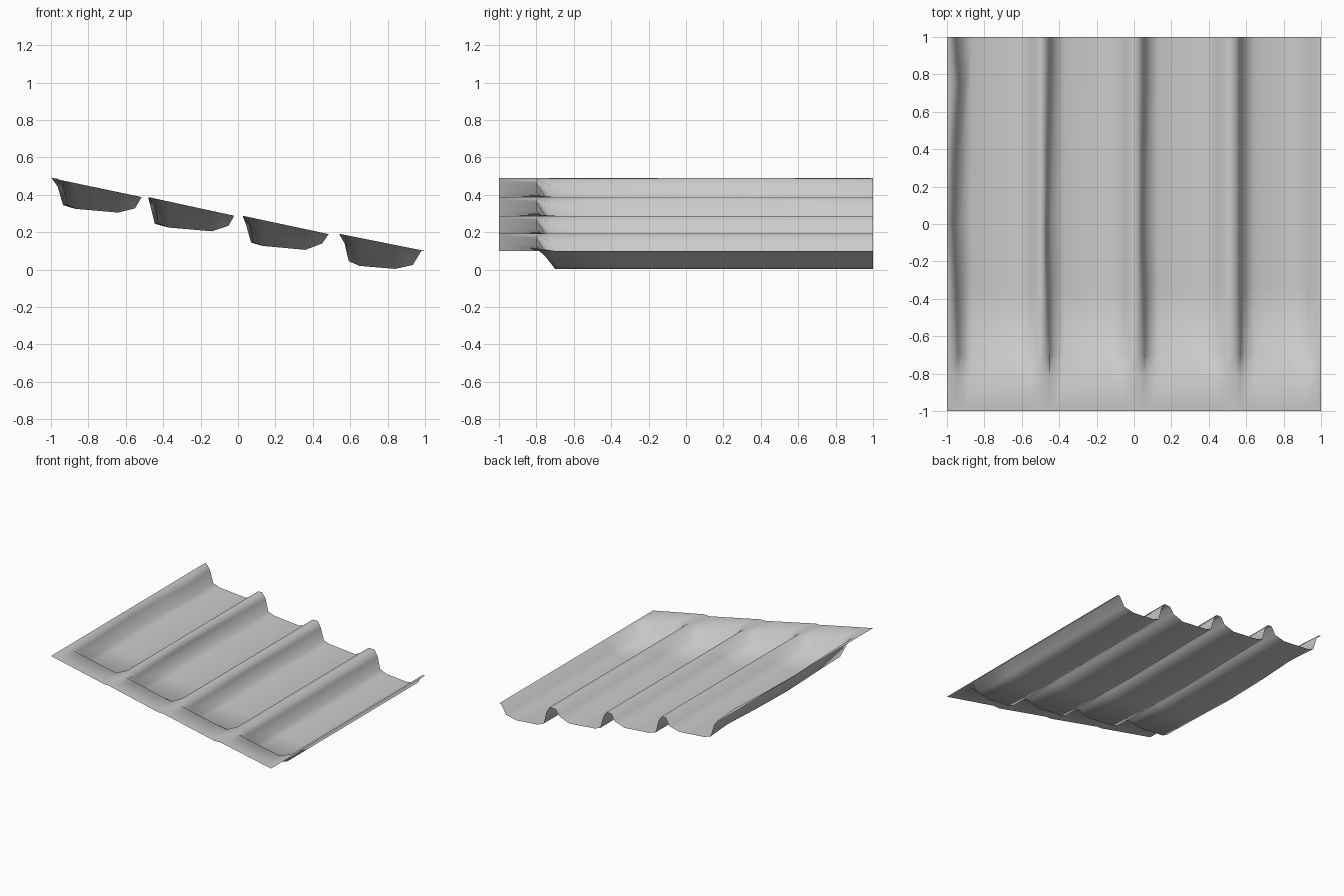
import bpy

cube = bpy.data.objects.get("Cube")
if cube:
    bpy.data.objects.remove(cube, do_unlink=True)

mat = bpy.data.materials.new("light_grey")
mat.use_nodes = True
grey = (0.6, 0.6, 0.6, 1)
mat.diffuse_color = grey
mat.node_tree.nodes["Principled BSDF"].inputs["Base Color"].default_value = grey

# Cross-section of each channel: x, z from the left ridge to the right ridge
channels = [
    [(-1, .49), (-.97, .487), (-.94, .445), (-.91, .345), (-.87, .325), (-.64, .305), (-.55, .328), (-.515, .388)],
    [(-.48, .388), (-.45, .345), (-.425, .245), (-.37, .225), (-.14, .205), (-.05, .235), (-.02, .288)],
    [(.025, .288), (.053, .24), (.08, .145), (.13, .127), (.36, .106), (.45, .14), (.485, .19)],
    [(.54, .192), (.57, .14), (.592, .045), (.65, .02), (.84, .004), (.935, .025), (.98, .1), (1, .1)],
]

# Stations along the sheet, and how far each channel's steep wall wanders there
stations = [-1, -.8, -.7, -.35, 0, .4, .75, 1]
wander = [
    [0, 0, 0, -.01, -.025, -.015, .005, -.015],
    [0, 0, 0, -.01, -.02, -.012, -.003, 0],
    [0, 0, .005, 0, -.01, -.006, 0, 0],
    [0, 0, 0, 0, 0, 0, 0, 0],
]


def roof_height(x):
    """Height of the straight line joining the ridges."""
    ridges = [p for c in channels for p in (c[0], c[-1])]
    for (x0, z0), (x1, z1) in zip(ridges, ridges[1:]):
        if x <= x1:
            return z0 + (z1 - z0) * (x - x0) / (x1 - x0)
    return ridges[-1][1]


# Loft the sheet: flat lip at the front, then the channels drop in
verts, faces = [], []
for row, y in enumerate(stations):
    for channel, shifts in zip(channels, wander):
        wall_end = 4 if len(channel) == 8 and channel[0][0] == -1 else 3
        for i, (x, z) in enumerate(channel):
            if row < 2:
                z = roof_height(x)
            elif 0 < i < wall_end:
                x += shifts[row]
            verts.append((x, y, z))
width = sum(len(c) for c in channels)
for r in range(len(stations) - 1):
    for c in range(width - 1):
        a = r * width + c
        faces.append((a, a + 1, a + width + 1, a + width))

mesh = bpy.data.meshes.new("corrugated_sheet")
mesh.from_pydata(verts, [], faces)
mesh.materials.append(mat)
mesh.shade_smooth()
sheet = bpy.data.objects.new("corrugated_sheet", mesh)
bpy.context.collection.objects.link(sheet)
